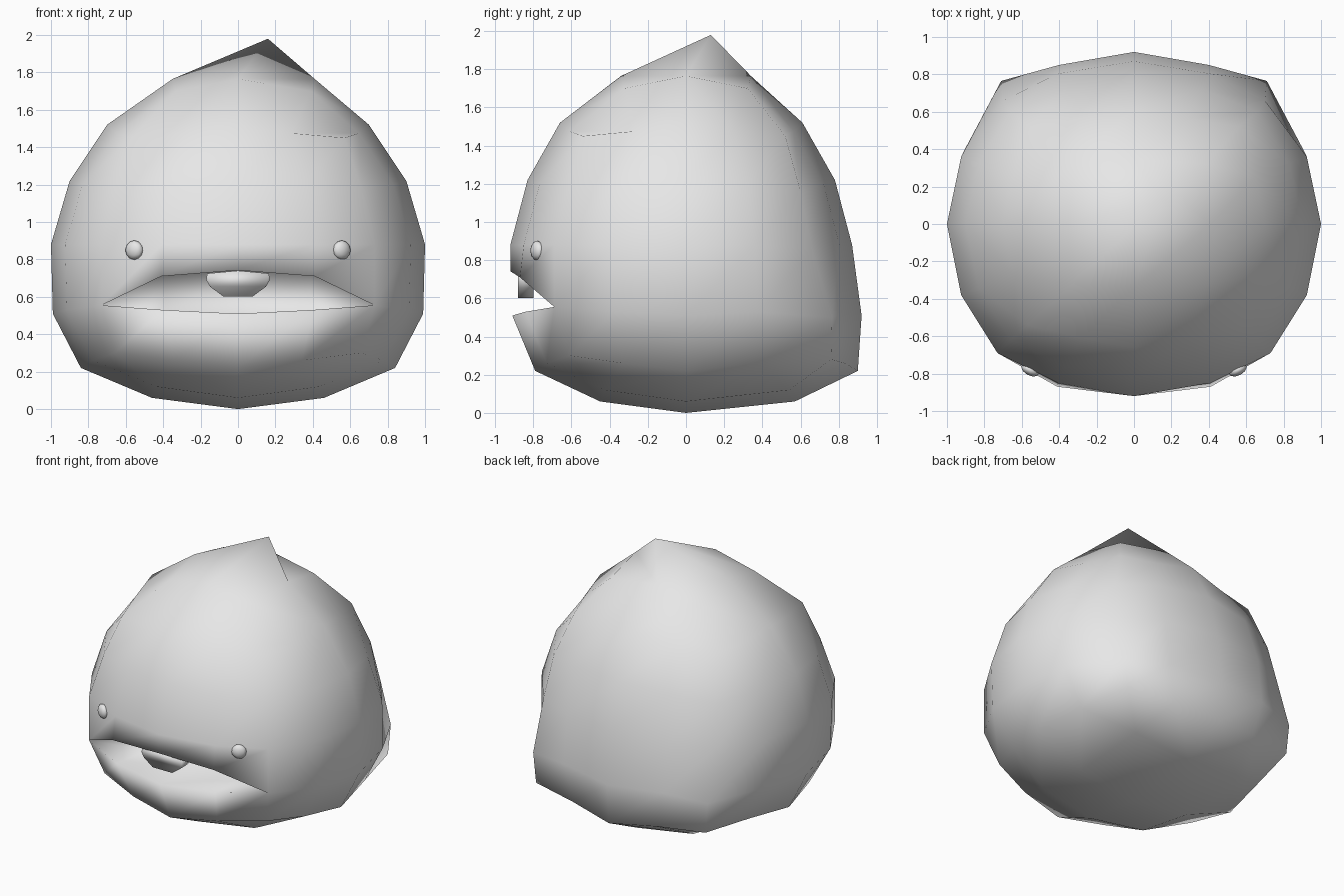
import bpy, bmesh, math
from mathutils import Matrix, Vector

cube = bpy.data.objects.get("Cube")
if cube:
    bpy.data.objects.remove(cube)

grey = bpy.data.materials.new("light_grey")
grey.use_nodes = True
colour = (0.8, 0.8, 0.8, 1)
grey.diffuse_color = colour
grey.node_tree.nodes["Principled BSDF"].inputs["Base Color"].default_value = colour


def finish(name, bm):
    """Turn a bmesh into a smooth shaded object."""
    bmesh.ops.recalc_face_normals(bm, faces=bm.faces)
    for f in bm.faces:
        f.smooth = True
    mesh = bpy.data.meshes.new(name)
    bm.to_mesh(mesh)
    bm.free()
    mesh.materials.append(grey)
    ob = bpy.data.objects.new(name, mesh)
    bpy.context.collection.objects.link(ob)
    return ob


# Body rings: height, half width, front depth, back depth, lift between
# middle and corner, front corner, back corner
RINGS = [
    (0.22, 0.84, 0.79, 0.90, 0.04, (0.66, 0.61, 0.30), (0.69, 0.76, 0.28)),
    (0.51, 0.99, 0.91, 0.92, 0.02, (0.73, 0.69, 0.555), (0.71, 0.765, 0.50)),
    (0.88, 1.00, 0.92, 0.87, 0.0, (0.73, 0.69, 0.88), (0.70, 0.66, 0.86)),
    (1.22, 0.90, 0.83, 0.78, -0.02, (0.66, 0.62, 1.18), (0.66, 0.60, 1.16)),
    (1.52, 0.70, 0.66, 0.61, -0.045, (0.57, 0.54, 1.45), (0.56, 0.52, 1.45)),
]
SIDES = 16
bm = bmesh.new()


def ring_point(ring, n):
    z, rx, front, back, lift, corner_f, corner_b = ring
    a = math.tau * n / SIDES
    c, s = math.cos(a), math.sin(a)
    if n % 4 == 2:
        x, y, z = corner_b if s > 0 else corner_f
        return bm.verts.new((math.copysign(x, c), math.copysign(y, s), z))
    x, y = rx * c, (back if s > 0 else front) * s
    if n % 2:
        z += lift
        # Square the outline a little
        x, y = (x * 1.06, y) if abs(c) < abs(s) else (x, y * 1.08)
    return bm.verts.new((x, y, z))


def cell(n):
    """Place of a ring vertex on the border of a square grid."""
    a = math.tau * n / SIDES
    c, s = math.cos(a), math.sin(a)
    m = max(abs(c), abs(s))
    return round(2 * c / m), round(2 * s / m)


rings = [[ring_point(r, n) for n in range(SIDES)] for r in RINGS]


def cap(ring, centre, left, right, front, back, z_mid, z_corner, folded):
    """Close a ring with a four by four grid."""
    grid = {cell(n): v for n, v in enumerate(ring)}
    for i in (-1, 0, 1):
        for j in (-1, 0, 1):
            if i == j == 0:
                p = centre
            else:
                k = 0.95 if i and j else 1
                p = ((0, right, left)[i] * k, (0, back, front)[j] * k,
                     z_corner if i and j else z_mid)
            grid[i, j] = bm.verts.new(p)
    for i in range(-2, 2):
        for j in range(-2, 2):
            a, b = grid[i, j], grid[i + 1, j]
            c, d = grid[i + 1, j + 1], grid[i, j + 1]
            if folded and i == j == 0:
                # The peak leans over this cell
                bm.faces.new([a, b, d])
                bm.faces.new([b, c, d])
            else:
                bm.faces.new([a, b, c, d])


cap(rings[0], (0, 0, 0), -0.46, 0.46, -0.45, 0.57, 0.06, 0.12, False)
cap(rings[4], (0.16, 0.13, 1.98), -0.35, 0.41, -0.34, 0.34, 1.765, 1.70, True)

# Mouth: the lips and the pocket behind them meet at the mouth corners
low = rings[1]
MOUTH = range(10, 14)
ends = {10: low[10], 14: low[14]}
upper, roof, floor = dict(ends), dict(ends), dict(ends)
for n, x, y, z in ((11, -0.41, -0.87, 0.71), (12, 0, -0.92, 0.742), (13, 0.41, -0.87, 0.71)):
    upper[n] = bm.verts.new((x, y, z))
    roof[n] = bm.verts.new((x * 0.95, -0.5, z + 0.01))
    floor[n] = bm.verts.new((x * 0.95, -0.5, 0.50))


def strip(a, b, n, m):
    """Face between two rows, dropping shared ends."""
    bm.faces.new(list(dict.fromkeys([a[n], a[m], b[m], b[n]])))


# Side walls
for k in range(4):
    for n in range(SIDES):
        m = (n + 1) % SIDES
        if k == 1 and n in MOUTH:
            for a, b in ((upper, rings[2]), (roof, upper), (floor, roof), (low, floor)):
                strip(a, b, n, m)
        else:
            strip(rings[k], rings[k + 1], n, m)
finish("body", bm)

# Eyes
for side, name in ((-1, "right_eye"), (1, "left_eye")):
    bm = bmesh.new()
    bmesh.ops.create_icosphere(bm, subdivisions=2, radius=1)
    bm.transform(Matrix.Translation((side * 0.555, -0.78, 0.85))
                 @ Matrix.Rotation(side * math.radians(28), 4, "Z")
                 @ Matrix.Diagonal((0.052, 0.03, 0.052, 1)))
    finish(name, bm)

# Single rounded tooth hanging from the upper lip
half = [(0.08, 0.603), (0.15, 0.655), (0.17, 0.69), (0.165, 0.725)]
outline = half + [(0, 0.74)] + [(-x, z) for x, z in reversed(half)]
bm = bmesh.new()
front = [bm.verts.new((x, -0.88, z)) for x, z in outline]
back = [bm.verts.new(v.co + Vector((0, 0.08, 0))) for v in front]
bm.faces.new(front)
bm.faces.new(back[::-1])
for n in range(len(front)):
    strip(front, back, n, (n + 1) % len(front))
finish("tooth", bm)
